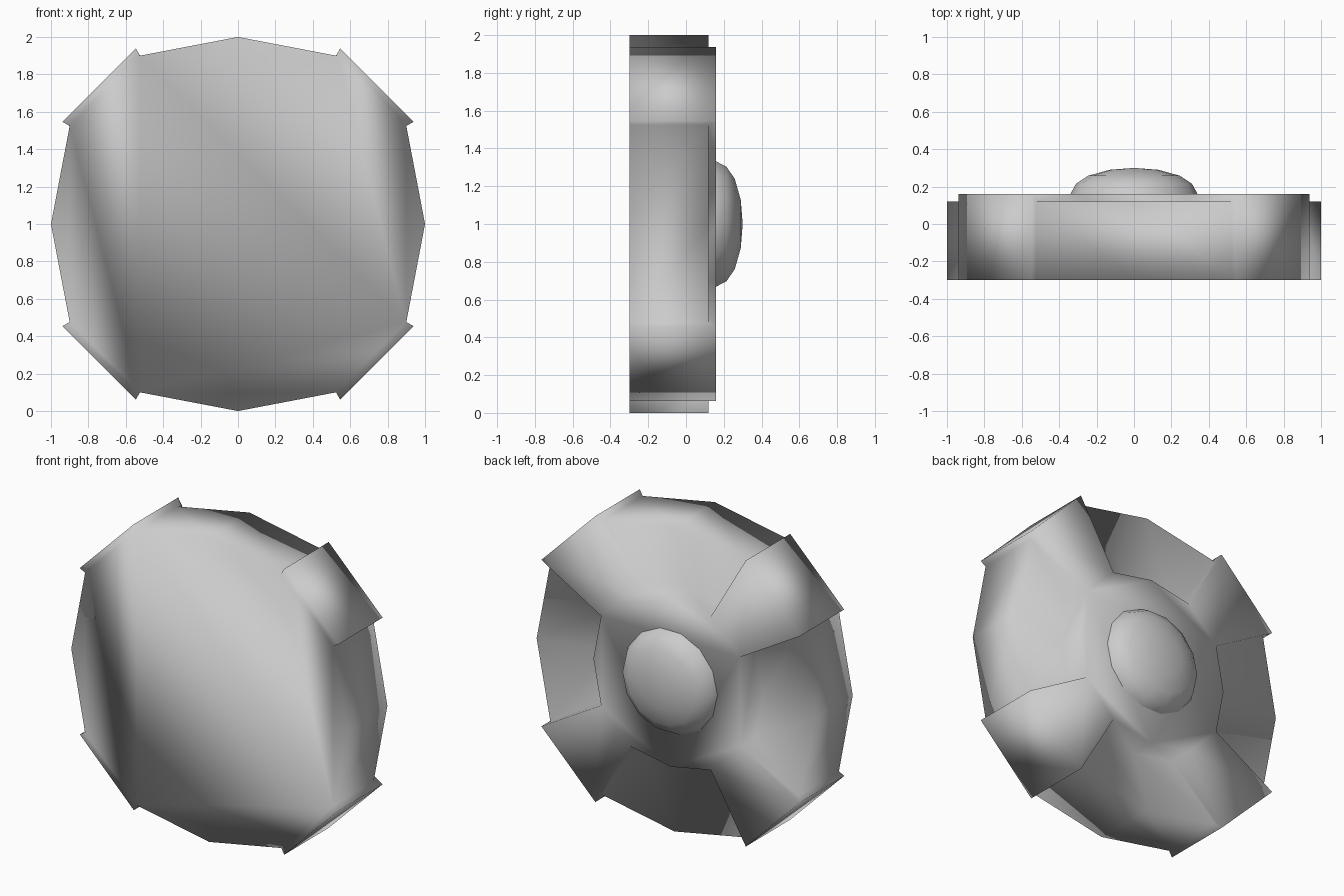
import bpy, bmesh, math

if "Cube" in bpy.data.objects:
    bpy.data.objects.remove(bpy.data.objects["Cube"])

CZ = 1.0            # height of the wheel axis
FRONT, LIP, FOOT, TOP = -0.30, 0.12, 0.0, 0.16
HUB, TIP = 0.56, 1.042   # hub radius and spoke tip overhang, as scale of rim outline


def finish(bm, name):
    bmesh.ops.recalc_face_normals(bm, faces=bm.faces)
    for f in bm.faces:
        f.smooth = True
    me = bpy.data.meshes.new(name)
    bm.to_mesh(me)
    bm.free()
    ob = bpy.data.objects.new(name, me)
    bpy.context.collection.objects.link(ob)
    return ob


# twelve-sided rim outline, one quarter rotated four times
outline = []
for q in range(4):
    c, s = round(math.cos(q * math.pi / 2)), round(math.sin(q * math.pi / 2))
    for x, z in [(1, 0), (0.9, 0.524), (0.524, 0.9)]:
        outline.append((x * c - z * s, x * s + z * c))

bm = bmesh.new()


def ring(scale, y):
    return [bm.verts.new((x * scale, y, CZ + z * scale)) for x, z in outline]


front, lip = ring(1, FRONT), ring(1, LIP)
foot, hub = ring(HUB, FOOT), ring(HUB, TOP)
tip_f = [None if i % 3 == 0 else bm.verts.new((x * TIP, FRONT, CZ + z * TIP))
         for i, (x, z) in enumerate(outline)]
tip_t = [None if i % 3 == 0 else bm.verts.new((x * TIP, TOP, CZ + z * TIP))
         for i, (x, z) in enumerate(outline)]

face = bm.faces.new
cap = []
for i in range(12):
    j = (i + 1) % 12
    cap.append(front[i])
    if i % 3 == 1:
        # raised spoke with its end plate and two radial side walls
        cap += [tip_f[i], tip_f[j]]
        face((tip_f[i], tip_f[j], tip_t[j], tip_t[i]))
        face((tip_t[i], tip_t[j], hub[j], hub[i]))
        for k in (i, j):
            face((front[k], tip_f[k], tip_t[k], hub[k], foot[k], lip[k]))
    else:
        # rim wall, sunken floor, hub wall
        for a, b in ((front, lip), (lip, foot), (foot, hub)):
            face((a[i], a[j], b[j], b[i]))
face(cap)
face(hub)
finish(bm, "wheel_body")

# hub dome, turned about the axis
profile = [(0.35, 0.13), (0.34, 0.16), (0.31, 0.215), (0.245, 0.258), (0.13, 0.29)]
N = 14
bm = bmesh.new()
rings = [[bm.verts.new((r * math.cos(2 * math.pi * k / N), y,
                        CZ + r * math.sin(2 * math.pi * k / N))) for k in range(N)]
         for r, y in profile]
apex = bm.verts.new((0, 0.30, CZ))
for a, b in zip(rings, rings[1:]):
    for k in range(N):
        m = (k + 1) % N
        bm.faces.new((a[k], a[m], b[m], b[k]))
for k in range(N):
    bm.faces.new((rings[-1][k], rings[-1][(k + 1) % N], apex))
bm.normal_update()
dome = finish(bm, "hub_dome")
# make sure the open dome faces outward
if dome.data.polygons[-1].normal.y < 0:
    dome.data.flip_normals()
